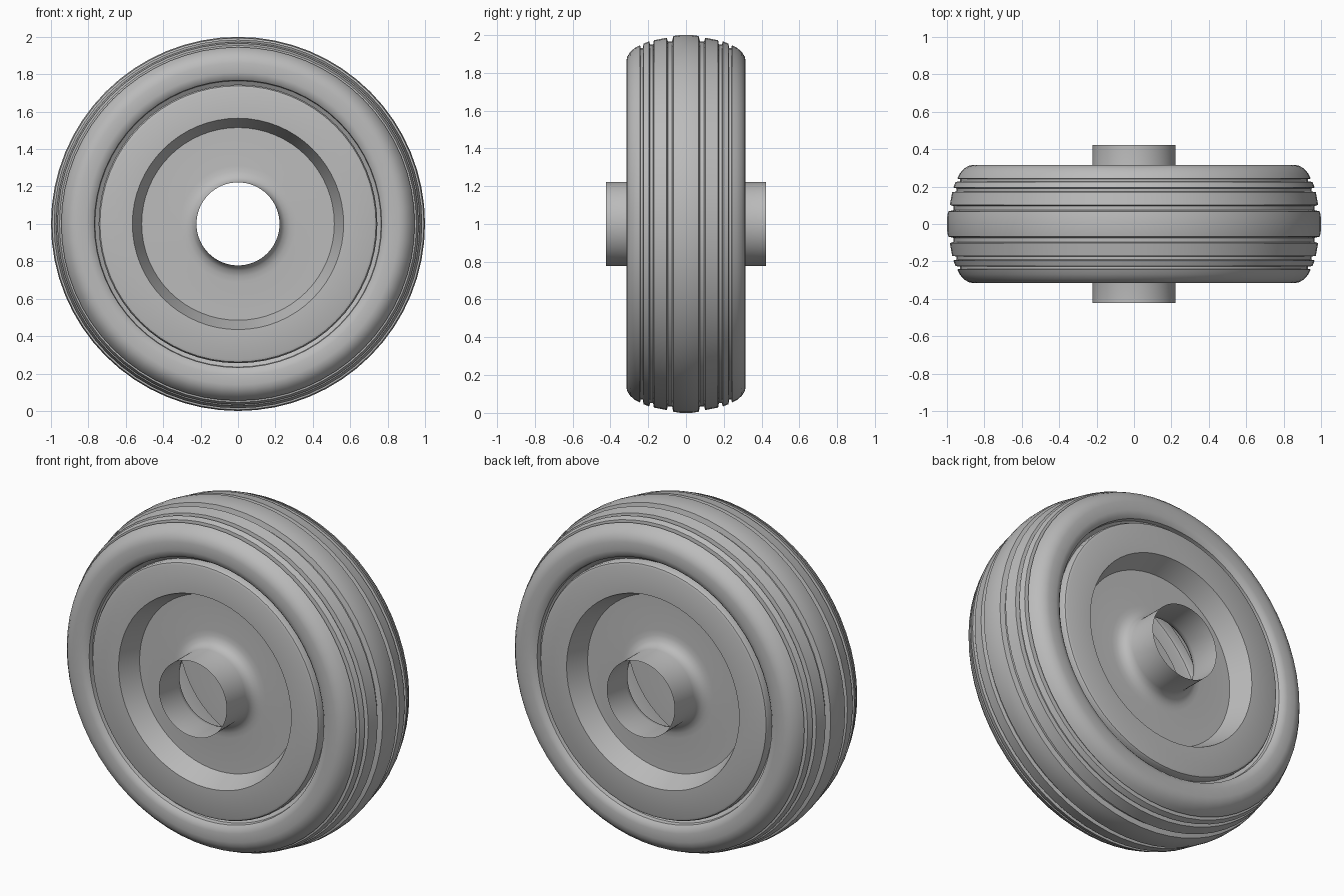
import bpy, bmesh, math

cube = bpy.data.objects.get("Cube")
if cube:
    bpy.data.objects.remove(cube)

grey = bpy.data.materials.new("mid grey")
grey.use_nodes = True
colour = (0.5, 0.5, 0.5, 1)
grey.diffuse_color = colour
grey.node_tree.nodes["Principled BSDF"].inputs["Base Color"].default_value = colour


def lathe(name, profile, segments=64, closed=False):
    """Spin a (radius, y) profile round the wheel axle at z = 1."""
    bm = bmesh.new()
    rings = []
    for r, y in profile:
        angles = [math.tau * i / segments for i in range(segments)]
        rings.append([bm.verts.new((r * math.sin(a), y, 1 + r * math.cos(a))) for a in angles])
    pairs = list(zip(rings, rings[1:]))
    if closed:
        pairs.append((rings[-1], rings[0]))
    for a, b in pairs:
        for i in range(segments):
            j = (i + 1) % segments
            bm.faces.new((a[i], a[j], b[j], b[i]))
    bmesh.ops.recalc_face_normals(bm, faces=bm.faces)
    mesh = bpy.data.meshes.new(name)
    bm.to_mesh(mesh)
    bm.free()
    mesh.materials.append(grey)
    obj = bpy.data.objects.new(name, mesh)
    bpy.context.collection.objects.link(obj)
    bpy.ops.object.select_all(action='DESELECT')
    obj.select_set(True)
    bpy.context.view_layer.objects.active = obj
    bpy.ops.object.shade_smooth_by_angle(angle=math.radians(32))
    return obj


def mirrored(half):
    return half + [(r, -y) for r, y in reversed(half)]


# Tyre: rounded lip, sidewall, shoulder and three tread grooves per side
tyre_half = [
    (0.735, 0.25), (0.765, 0.27), (0.768, 0.295), (0.785, 0.31), (0.81, 0.316),
    (0.86, 0.316), (0.885, 0.311), (0.91, 0.295), (0.932, 0.27), (0.945, 0.243),
    (0.93, 0.24), (0.93, 0.228), (0.954, 0.225),
    (0.966, 0.195), (0.948, 0.19), (0.948, 0.174), (0.972, 0.17),
    (0.985, 0.102), (0.965, 0.096), (0.965, 0.074), (0.994, 0.067), (1.0, 0.03),
]
lathe("tyre", mirrored(tyre_half), closed=True)

# Rim: thin pressed shells, each with hub sleeve, fillet, dished web and flange
rim_half = [
    (0.222, 0.423), (0.222, 0.25), (0.23, 0.22), (0.25, 0.198), (0.28, 0.188),
    (0.31, 0.185), (0.515, 0.185), (0.565, 0.31), (0.725, 0.31),
    (0.738, 0.305), (0.745, 0.292), (0.745, 0.24),
]
for name, side in (("front_rim", -1), ("back_rim", 1)):
    lathe(name, [(r, side * y) for r, y in rim_half])
